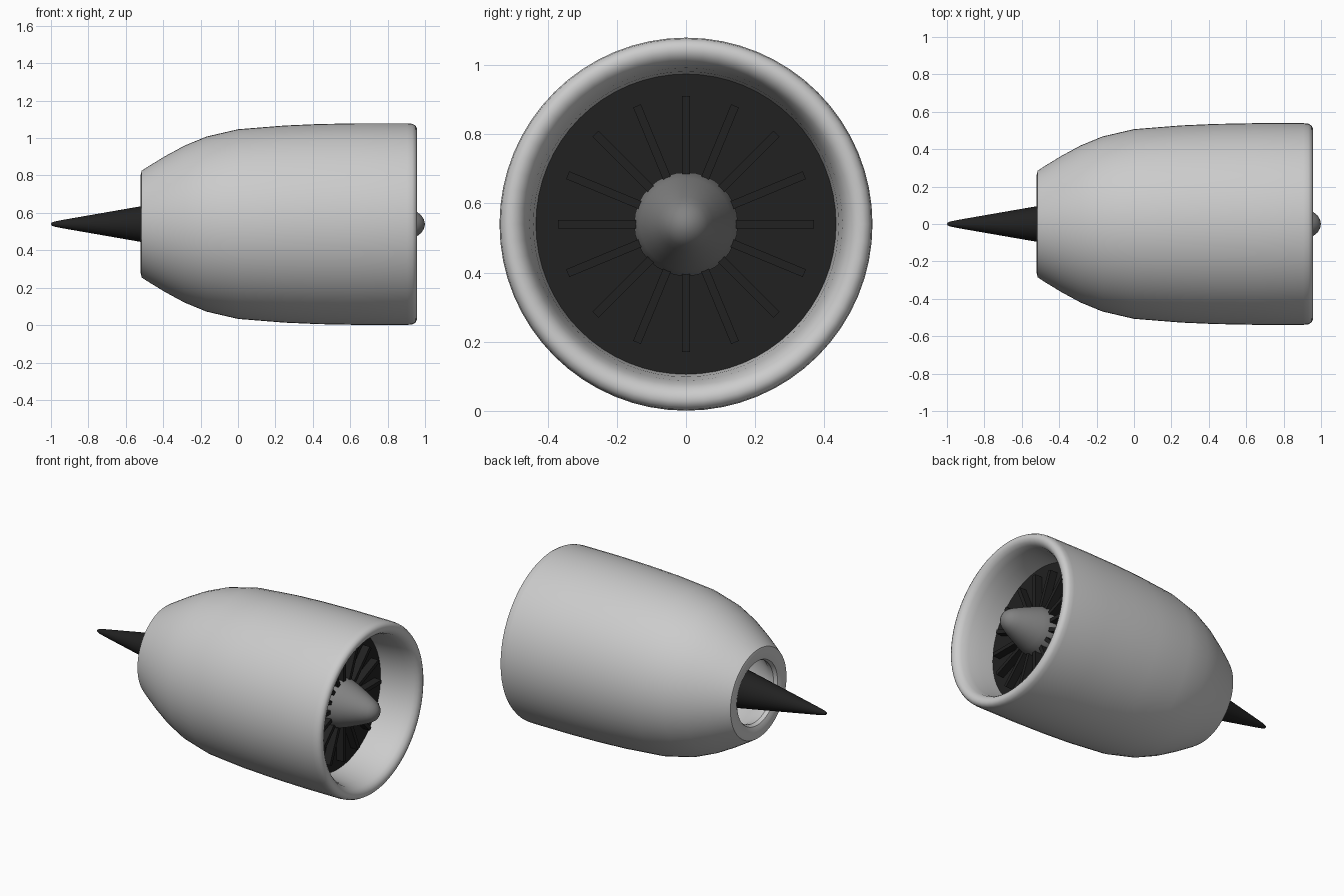
import bpy, bmesh
from math import cos, sin, pi, radians
from mathutils import Matrix, Vector

if "Cube" in bpy.data.objects:
    bpy.data.objects.remove(bpy.data.objects["Cube"])

AXIS_Z = 0.54


def material(name, grey):
    m = bpy.data.materials.new(name)
    m.diffuse_color = (grey, grey, grey, 1)
    m.use_nodes = True
    m.node_tree.nodes["Principled BSDF"].inputs["Base Color"].default_value = m.diffuse_color
    return m


def finish(bm, name, mat=None, angle=40):
    bmesh.ops.recalc_face_normals(bm, faces=bm.faces)
    mesh = bpy.data.meshes.new(name)
    bm.to_mesh(mesh)
    bm.free()
    ob = bpy.data.objects.new(name, mesh)
    ob.location.z = AXIS_Z
    bpy.context.collection.objects.link(ob)
    if mat:
        mesh.materials.append(mat)
    bpy.ops.object.select_all(action='DESELECT')
    ob.select_set(True)
    bpy.context.view_layer.objects.active = ob
    bpy.ops.object.shade_smooth_by_angle(angle=radians(angle))
    return ob


def lathe(name, profile, mat=None, closed=False, sides=64):
    """Revolve (x, radius) points around the x axis; radius 0 makes a pole."""
    bm = bmesh.new()
    rings = []
    for x, r in profile:
        n = sides if r > 0 else 1
        rings.append([bm.verts.new((x, r * cos(2 * pi * i / sides), r * sin(2 * pi * i / sides)))
                      for i in range(n)])
    pairs = list(zip(rings, rings[1:]))
    if closed:
        pairs.append((rings[-1], rings[0]))
    for a, b in pairs:
        for i in range(sides):
            j = (i + 1) % sides
            quad = [a[i % len(a)], a[j % len(a)], b[j % len(b)], b[i % len(b)]]
            bm.faces.new(list(dict.fromkeys(quad)))
    return finish(bm, name, mat)


dark = material("dark_metal", 0.015)
mid = material("spinner_grey", 0.22)

# Hollow nacelle shell: outer skin, rounded intake lip, inner duct, nozzle lip
lathe("nacelle", [
    (-0.52, 0.265), (-0.515, 0.285), (-0.49, 0.302), (-0.39, 0.363), (-0.285, 0.42),
    (-0.168, 0.468), (0.0, 0.507), (0.25, 0.527), (0.435, 0.535), (0.65, 0.539),
    (0.905, 0.539), (0.932, 0.536), (0.949, 0.527), (0.956, 0.512), (0.955, 0.495),
    (0.945, 0.478), (0.925, 0.464), (0.88, 0.452), (0.80, 0.441), (0.70, 0.433),
    (0.40, 0.43), (0.0, 0.40), (-0.2, 0.345), (-0.35, 0.265), (-0.45, 0.205),
    (-0.485, 0.195), (-0.507, 0.205), (-0.518, 0.23)], closed=True)

# Dark backing disc behind the blades
lathe("fan_disc", [(0.71, 0), (0.71, 0.434), (0.66, 0.434), (0.66, 0)], dark)

# Sixteen radial fan blades, edge-on to the intake
bm = bmesh.new()
for i in range(16):
    m = (Matrix.Rotation(2 * pi * i / 16, 4, 'X')
         @ Matrix.Translation(Vector((0.72, 0, 0.25)))
         @ Matrix.Diagonal((0.08, 0.024, 0.24, 1)))
    bmesh.ops.create_cube(bm, size=1, matrix=m)
finish(bm, "fan_blades", dark, 30)

# Nose spinner
lathe("spinner", [(0.70, 0), (0.70, 0.15), (0.745, 0.15), (0.80, 0.133), (0.87, 0.105),
                  (0.93, 0.079), (0.96, 0.063), (0.98, 0.047), (0.994, 0.025), (1.0, 0)],
      mid, sides=32)

# Tail cone
lathe("tail_cone", [(-1.0, 0), (-0.996, 0.008), (-0.98, 0.014), (-0.94, 0.022), (-0.52, 0.095),
                    (-0.3, 0.133), (0.0, 0.185), (0.0, 0)], dark, sides=32)
